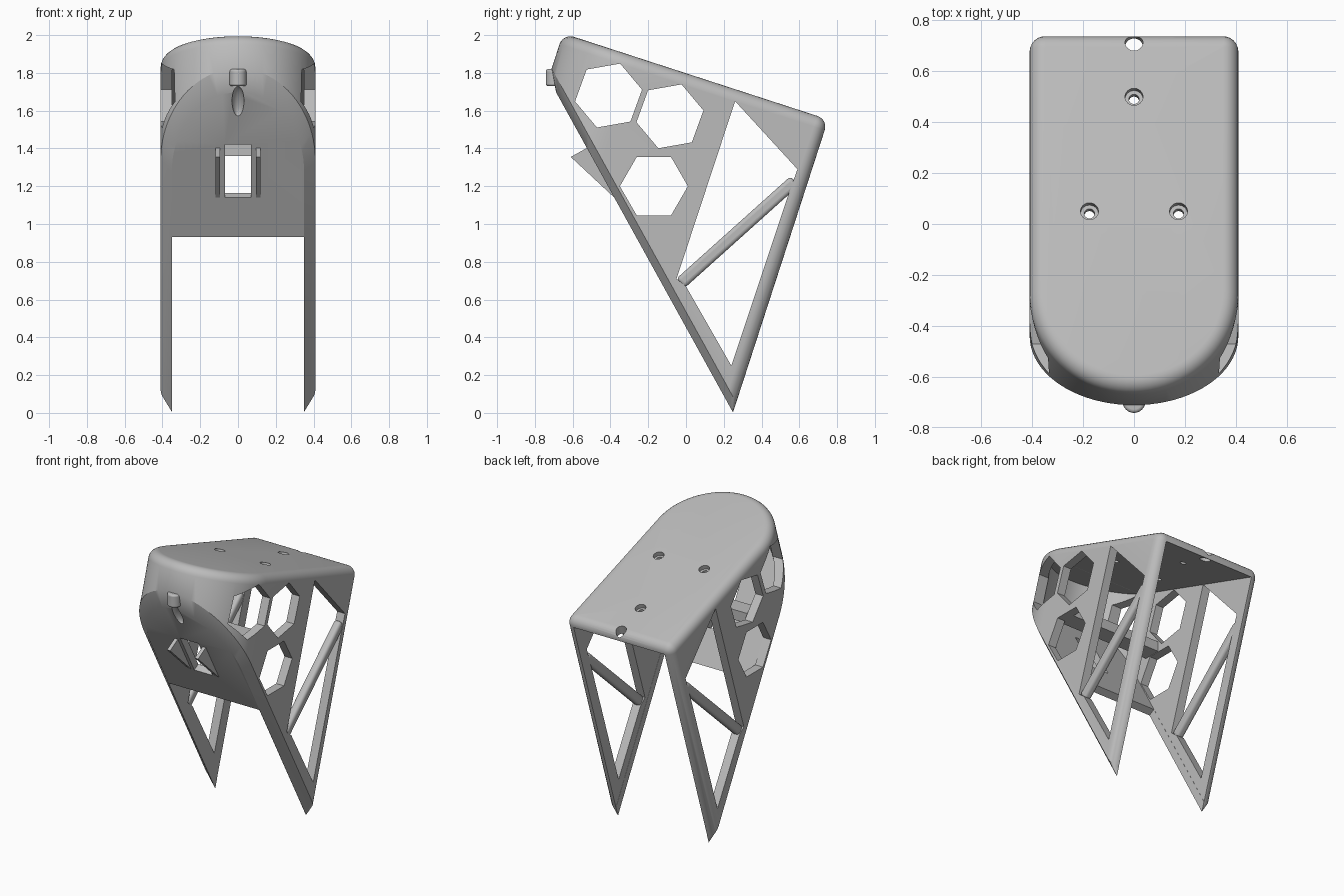
import bpy, bmesh, math
from mathutils import Vector, Matrix

cube = bpy.data.objects.get("Cube")
if cube:
    bpy.data.objects.remove(cube, do_unlink=True)

# Main dimensions: the bracket is drawn in a frame tilted with its top plate
TILT = math.radians(18)
R, WALL = 0.41, 0.06
BACK, CENTRE, TOP = 0.236, -0.83, 1.71
OUT = Vector((0, -0.875, -0.484))      # outward normal of the sloping front

gray = bpy.data.materials.new("gray plastic")
gray.use_nodes = True
gray.diffuse_color = (0.5, 0.5, 0.5, 1)
gray.node_tree.nodes["Principled BSDF"].inputs["Base Color"].default_value = (0.5, 0.5, 0.5, 1)


def place(x, u, n):
    c, s = math.cos(TILT), math.sin(TILT)
    return Vector((x, c * u + s * n, c * n - s * u))


def slope_n(u):
    return 0.079 + (BACK - u) * 0.935


def front_point(z):
    return Vector((0, 0.25 - 0.5537 * z, z))


def make(name, bm):
    bmesh.ops.recalc_face_normals(bm, faces=bm.faces)
    mesh = bpy.data.meshes.new(name)
    bm.to_mesh(mesh)
    bm.free()
    mesh.materials.append(gray)
    ob = bpy.data.objects.new(name, mesh)
    bpy.context.collection.objects.link(ob)
    return ob


def outline(inset, back):
    """U-shaped plan: small round back corners, semicircular front."""
    r, w = R - inset, max(WALL - inset, 0.004)
    corner = [(r - w + w * math.cos(a), back - w + w * math.sin(a))
              for a in [math.pi / 2 * (1 - i / 6) for i in range(7)]]
    arc = [(r * math.cos(a), CENTRE - r * math.sin(a))
           for a in [math.pi * i / 40 for i in range(41)]]
    return corner + arc + [(-x, u) for x, u in reversed(corner)]


def loft(name, rings):
    bm = bmesh.new()
    loops = [[bm.verts.new(p) for p in ring] for ring in rings]
    for a, b in zip(loops, loops[1:]):
        for i in range(len(a)):
            j = (i + 1) % len(a)
            bm.faces.new((a[i], a[j], b[j], b[i]))
    bm.faces.new(loops[0])
    bm.faces.new(loops[-1])
    return make(name, bm)


def prism(name, pts, x0, x1):
    """Side profile of (y, z) points, extruded across x."""
    return loft(name, [[Vector((x, p[0], p[1])) for p in pts] for x in (x0, x1)])


def rod(name, r, start, end):
    bm = bmesh.new()
    axis = end - start
    m = Matrix.Translation((start + end) / 2) @ axis.to_track_quat('Z', 'Y').to_matrix().to_4x4()
    bmesh.ops.create_cone(bm, cap_ends=True, segments=32, radius1=r, radius2=r,
                          depth=axis.length, matrix=m)
    return make(name, bm)


def bevel(ob, width):
    mod = ob.modifiers.new("round", 'BEVEL')
    mod.width, mod.segments = width, 4


def cut(target, cutter):
    mod = target.modifiers.new("cut", 'BOOLEAN')
    mod.operation, mod.solver, mod.object = 'DIFFERENCE', 'EXACT', cutter
    bpy.context.view_layer.objects.active = target
    bpy.ops.object.modifier_apply(modifier=mod.name)
    bpy.data.objects.remove(cutter, do_unlink=True)


# Outer shell: chamfered sloping front, straight walls, rounded top rim
rings = [[place(x, u, slope_n(u)) for x, u in outline(WALL, BACK)],
         [place(x, u, slope_n(u) + 0.055) for x, u in outline(0, BACK)]]
for i in range(7):
    a = math.pi / 2 * i / 6
    inset = WALL * (1 - math.cos(a))
    rings.append([place(x, u, TOP - WALL + WALL * math.sin(a))
                  for x, u in outline(inset, BACK - inset)])
shell = loft("bracket_shell", rings)

# Hollow inside, open at the back
inner = outline(WALL, BACK + 0.3)
cut(shell, loft("cavity", [[place(x, u, slope_n(u) + 0.068) for x, u in inner],
                           [place(x, u, TOP - WALL) for x, u in inner]]))

# Open gap between the legs, below the front panel
edge, foot = front_point(0.93), front_point(-0.3)
gap = [edge + OUT * 0.2, edge - OUT * 0.12, foot - OUT * 0.3, foot + OUT * 0.2]
cut(shell, prism("leg_gap", [(p.y, p.z) for p in gap], -0.349, 0.349))

# Hexagonal windows through both sides
for y, z, turn in ((-0.41, 1.68, 10), (-0.085, 1.57, 10), (-0.17, 1.2, 0)):
    hexagon = [(y + 0.18 * math.cos(math.radians(turn + 60 * i)),
                z + 0.18 * math.sin(math.radians(turn + 60 * i))) for i in range(6)]
    cut(shell, prism("hex_window", hexagon, -1, 1))

# Large side opening, crossed by a rounded strut on each side
cut(shell, prism("side_opening", [(0.26, 1.65), (0.59, 1.29), (0.54, 1.15),
                                  (0.24, 0.25), (0.0, 0.67), (-0.05, 0.71)], -1, 1))
low, high = Vector((0, -0.03, 0.685)), Vector((0, 0.575, 1.228))
side = (high - low).normalized().cross(Vector((1, 0, 0))) * 0.033
for name, s in (("left_strut", 1), ("right_strut", -1)):
    pts = [low + side, high + side, high - side, low - side]
    bevel(prism(name, [(p.y, p.z) for p in pts], s * 0.352, s * 0.408), 0.02)

# Slot in the front panel
a, b = front_point(1.14), front_point(1.42)
slot = [a + OUT * 0.1, b + OUT * 0.1, b - OUT * 0.1, a - OUT * 0.1]
cut(shell, prism("panel_slot", [(p.y, p.z) for p in slot], -0.07, 0.07))

# Drop-shaped hollow under the knob
bm = bmesh.new()
along = Vector((0, 0.484, -0.875))
turn = along.to_track_quat('Z', 'Y').to_matrix().to_4x4()
bmesh.ops.create_uvsphere(bm, u_segments=24, v_segments=16, radius=1,
                          matrix=Matrix.Translation(front_point(1.65)) @ turn
                          @ Matrix.Diagonal((0.032, 0.032, 0.09, 1)))
cut(shell, make("drop_hollow", bm))

# Countersunk screw holes and the notch at the back edge
for x, u in ((0, -0.03), (0.175, -0.503), (-0.175, -0.503)):
    cut(shell, rod("screw_hole", 0.02, place(x, u, TOP - 0.2), place(x, u, TOP + 0.1)))
    cut(shell, rod("screw_head", 0.035, place(x, u, TOP - 0.03), place(x, u, TOP + 0.1)))
cut(shell, rod("back_notch", 0.035, place(0, 0.195, TOP - 0.2), place(0, 0.195, TOP + 0.1)))

# Fins beside the slot
for name, s in (("left_fin", 1), ("right_fin", -1)):
    prism(name, [(-0.52, 1.405), (-0.61, 1.355), (-0.38, 1.14), (-0.36, 1.15)],
          s * 0.095, s * 0.12)

# Cross bar inside and knob on the front
prism("cross_bar", [(-0.3, 1.36), (-0.18, 1.36), (-0.18, 1.43), (-0.3, 1.43)], -0.38, 0.38)
knob = rod("front_knob", 0.045, Vector((0, -0.697, 1.73)), Vector((0, -0.697, 1.82)))
bevel(knob, 0.012)

# Smooth the curved faces, keep the edges sharp
bpy.ops.object.select_all(action='DESELECT')
for ob in bpy.context.scene.objects:
    if ob.type == 'MESH' and ob.data.materials and ob.data.materials[0] == gray:
        ob.select_set(True)
        bpy.context.view_layer.objects.active = ob
bpy.ops.object.shade_smooth_by_angle(angle=math.radians(30))
